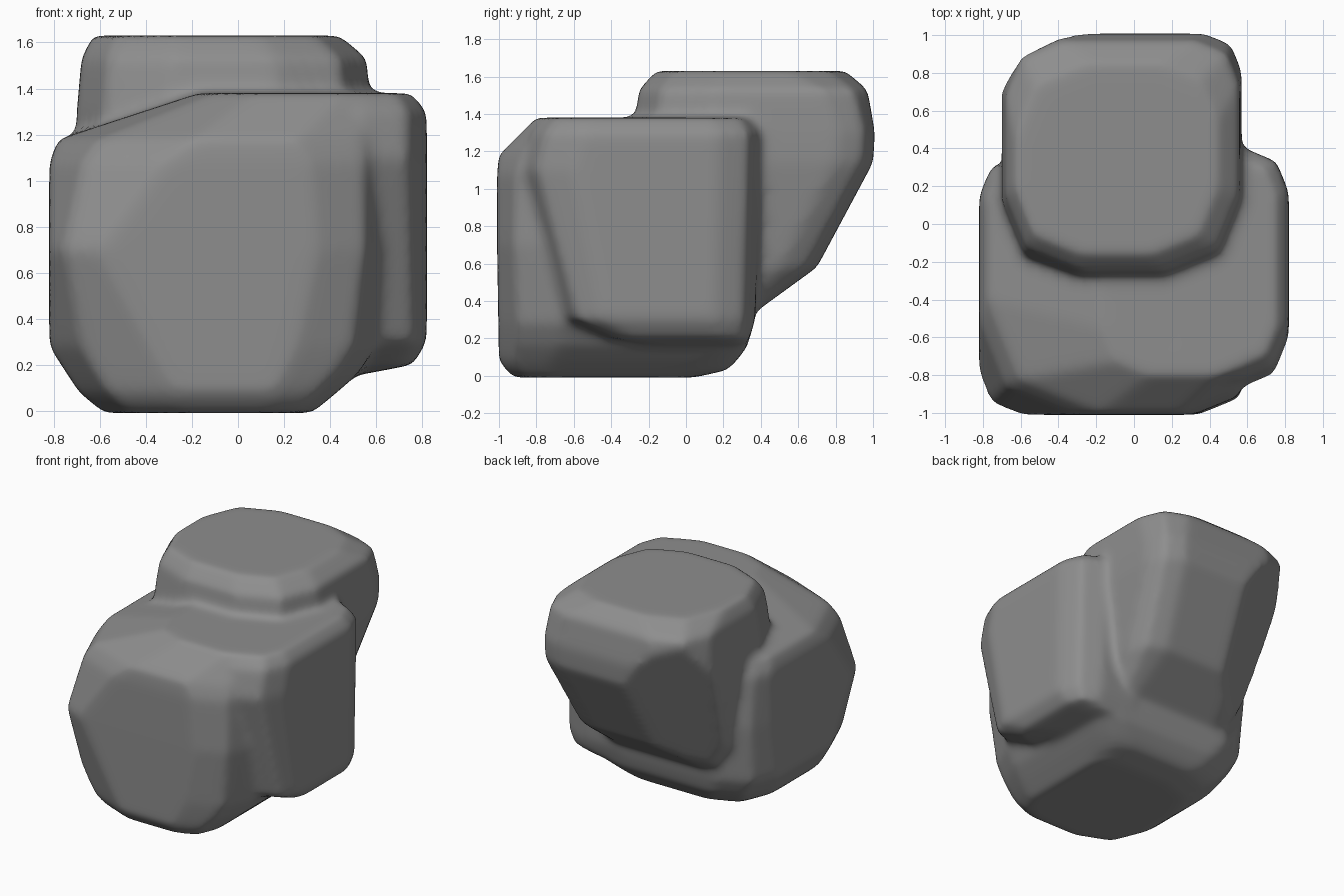
import bpy
import bmesh

if "Cube" in bpy.data.objects:
    bpy.data.objects.remove(bpy.data.objects["Cube"])

# Stone colour
stone = bpy.data.materials.new("grey stone")
stone.use_nodes = True
grey = (0.27, 0.27, 0.27, 1)
stone.diffuse_color = grey
stone.node_tree.nodes["Principled BSDF"].inputs["Base Color"].default_value = grey


def rounded_outline(x0, x1, y0, y1, radii):
    """Rectangle with three-point round corners, from front left counterclockwise."""
    corners = [(x0, y0, 1, 1), (x1, y0, -1, 1), (x1, y1, -1, -1), (x0, y1, 1, -1)]
    outline = []
    for (x, y, inward_x, inward_y), radius in zip(corners, radii):
        for dx, dy in ((0, 1), (.29, .29), (1, 0)):
            outline.append((x + inward_x * dx * radius, y + inward_y * dy * radius))
    return outline


def add_lump(bm, sections):
    """Convex lump around stacked outlines: z, x range, y range, four corner radii."""
    points = []
    for z, x0, x1, y0, y1, *radii in sections:
        points += [bm.verts.new((x, y, z))
                   for x, y in rounded_outline(x0, x1, y0, y1, radii)]
    hull = bmesh.ops.convex_hull(bm, input=points)
    loose = {v for v in hull["geom_interior"] + hull["geom_unused"]
             if isinstance(v, bmesh.types.BMVert)}
    bmesh.ops.delete(bm, geom=list(loose), context="VERTS")


def trim_corner(bm, point, normal):
    """Slice away everything on the outer side of a plane."""
    geom = bm.verts[:] + bm.edges[:] + bm.faces[:]
    cut = bmesh.ops.bisect_plane(bm, geom=geom, plane_co=point, plane_no=normal,
                                 clear_outer=True)
    rim = [e for e in cut["geom_cut"] if isinstance(e, bmesh.types.BMEdge)]
    bmesh.ops.holes_fill(bm, edges=rim)


bm = bmesh.new()

# Raised rear mass with an undercut back and a slanted rear corner
add_lump(bm, [
    (.34, -.55, .4, -.1, .37, .1, .1, .1, .15),
    (.58, -.63, .49, -.2, .7, .2, .2, .2, .3),
    (1.14, -.7, .57, -.26, 1, .4, .4, .2, .3),
    (1.3, -.7, .57, -.28, 1.01, .4, .4, .2, .3),
    (1.53, -.68, .56, -.25, .97, .4, .4, .24, .3),
    (1.63, -.63, .44, -.16, .85, .35, .35, .3, .4),
])
trim_corner(bm, (-.5, .84, 1.25), (-.55, .84, -.4))

# Broad front mass with a sloping shoulder
add_lump(bm, [
    (-.01, -.58, .32, -.92, .04, .35, .2, .15, .3),
    (.03, -.62, .36, -.96, .22, .35, .2, .15, .3),
    (.08, -.69, .43, -1, .27, .42, .28, .15, .3),
    (.16, -.74, .52, -1, .33, .42, .32, .12, .3),
    (.28, -.82, .6, -1, .36, .45, .34, .1, .3),
    (.7, -.82, .64, -1.01, .38, .22, .3, .1, .25),
    (1.08, -.82, .65, -1.01, .35, .5, .34, .1, .2),
    (1.18, -.78, .65, -1, .32, .6, .4, .1, .2),
    (1.38, -.17, .65, -.8, .3, .25, .2, .1, .1),
])

# Side slab that overhangs the base at the front and runs into it at the rear
add_lump(bm, [
    (.16, .2, .55, -.2, .32, .1, .1, .1, .1),
    (.2, .2, .76, -.4, .34, .1, .12, .15, .1),
    (.3, .2, .82, -.64, .37, .1, .2, .22, .1),
    (1.1, .2, .82, -.88, .4, .1, .28, .25, .1),
    (1.3, .2, .82, -.83, .4, .1, .28, .23, .1),
    (1.38, .2, .75, -.75, .35, .1, .2, .2, .1),
])
bmesh.ops.recalc_face_normals(bm, faces=bm.faces)

mesh = bpy.data.meshes.new("boulder")
bm.to_mesh(mesh)
bm.free()
mesh.materials.append(stone)
boulder = bpy.data.objects.new("boulder", mesh)
bpy.context.collection.objects.link(boulder)

# Fuse the masses and soften the worn edges
remesh = boulder.modifiers.new("fuse", "REMESH")
remesh.mode = "VOXEL"
remesh.voxel_size = 0.025
remesh.use_smooth_shade = True
soften = boulder.modifiers.new("soften", "SMOOTH")
soften.factor = 0.5
soften.iterations = 14
